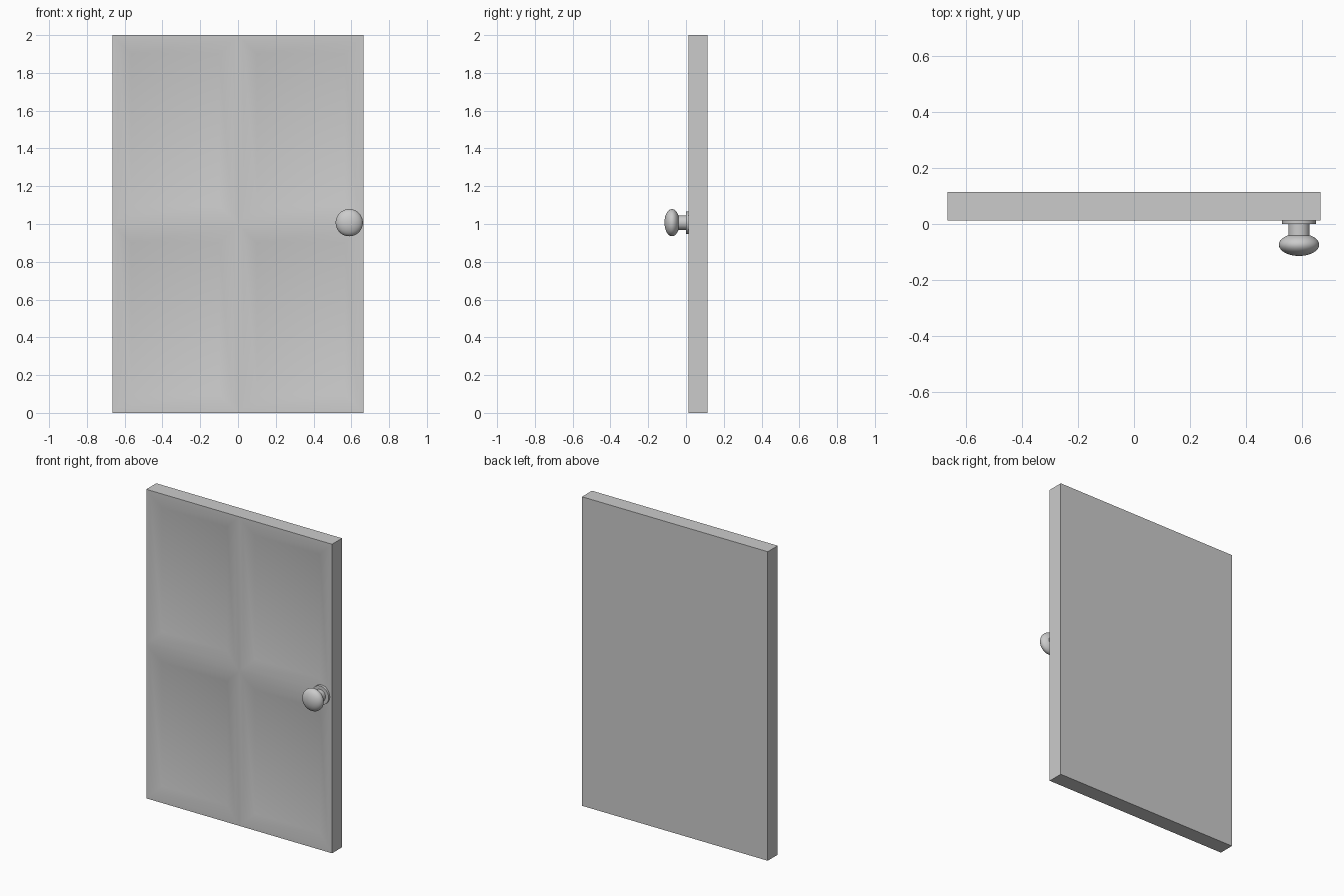
import bpy, bmesh, math
from mathutils import Matrix

if "Cube" in bpy.data.objects:
    bpy.data.objects.remove(bpy.data.objects["Cube"])

W, H = 0.665, 2.0
FRONT, BACK = 0.012, 0.114
KX, KZ = 0.589, 1.007


def finish(name, bm, angle=40):
    bmesh.ops.recalc_face_normals(bm, faces=bm.faces[:])
    me = bpy.data.meshes.new(name)
    bm.to_mesh(me)
    bm.free()
    ob = bpy.data.objects.new(name, me)
    bpy.context.collection.objects.link(ob)
    bpy.ops.object.select_all(action='DESELECT')
    ob.select_set(True)
    bpy.context.view_layer.objects.active = ob
    bpy.ops.object.shade_smooth_by_angle(angle=math.radians(angle))
    return ob


# door slab: the front is divided in four softly sunken panels
bm = bmesh.new()
bmesh.ops.create_cube(bm, size=1, matrix=Matrix.Translation((0, (FRONT + BACK) / 2, H / 2))
                      @ Matrix.Diagonal((2 * W, BACK - FRONT, H, 1)))
for co, no in (((0, 0, 0), (1, 0, 0)), ((0, 0, H / 2), (0, 0, 1))):
    bmesh.ops.bisect_plane(bm, geom=bm.verts[:] + bm.edges[:] + bm.faces[:],
                           plane_co=co, plane_no=no)
bm.normal_update()
panels = [f for f in bm.faces if f.normal.y < -0.9]
bmesh.ops.inset_individual(bm, faces=panels, thickness=0.04, depth=0)
bmesh.ops.inset_individual(bm, faces=panels, thickness=0.1, depth=-0.018)
finish("door_slab", bm)


def turned(name, profile, segments=48):
    """Revolve (radius, y) points about the knob axis."""
    bm = bmesh.new()
    vs = [bm.verts.new((KX + r, y, KZ)) for r, y in profile]
    es = [bm.edges.new(p) for p in zip(vs, vs[1:])]
    bmesh.ops.spin(bm, geom=vs + es, cent=(KX, 0, KZ), axis=(0, 1, 0),
                   angle=2 * math.pi, steps=segments)
    bmesh.ops.remove_doubles(bm, verts=bm.verts[:], dist=1e-5)
    return finish(name, bm)


# knob: back plate, neck and flattened ball
turned("back_plate", [(0, FRONT + 0.005), (0.06, FRONT + 0.005), (0.06, 0.0), (0, 0.0)])
turned("knob_neck", [(0, 0.005), (0.038, 0.005), (0.038, -0.05), (0, -0.05)])
ball = [(0.072 * math.sin(math.pi * i / 20), -0.074 + 0.040 * math.cos(math.pi * i / 20))
        for i in range(21)]
turned("knob_ball", ball)
